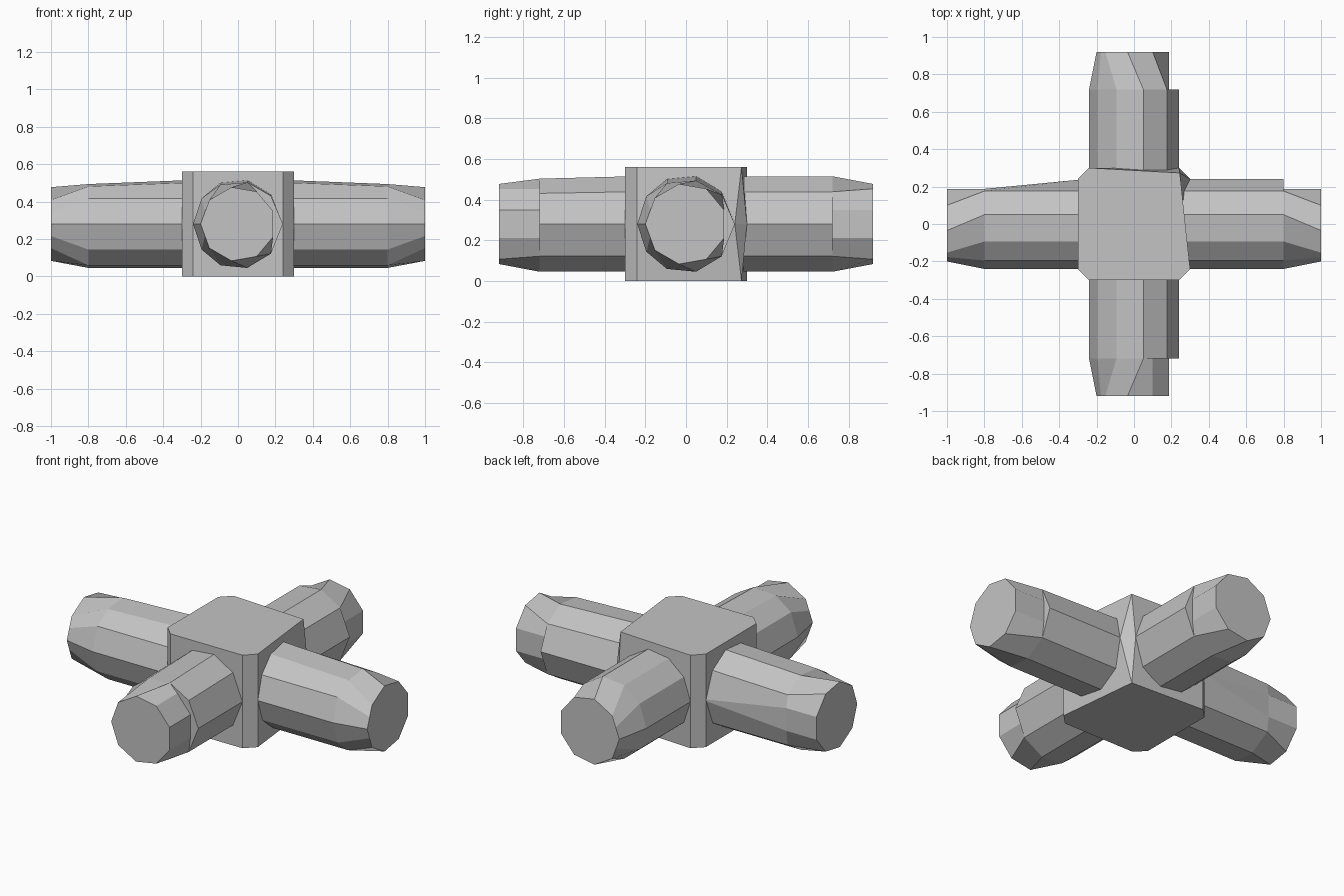
import bpy, bmesh
from math import sin, cos, radians

cube = bpy.data.objects.get("Cube")
if cube:
    bpy.data.objects.remove(cube, do_unlink=True)

grey = bpy.data.materials.new("plain_grey")
grey.use_nodes = True
COLOUR = (0.55, 0.55, 0.55, 1)
grey.diffuse_color = COLOUR
grey.node_tree.nodes["Principled BSDF"].inputs["Base Color"].default_value = COLOUR

AXIS_Z = 0.28


def loft(name, rings):
    """Bridge equal-sized rings, cap both ends and merge doubled corners."""
    bm = bmesh.new()
    loops = [[bm.verts.new(p) for p in ring] for ring in rings]
    n = len(loops[0])
    for a, b in zip(loops, loops[1:]):
        for i in range(n):
            j = (i + 1) % n
            bm.faces.new((a[i], a[j], b[j], b[i]))
    bm.faces.new(loops[0])
    bm.faces.new(loops[-1])
    bmesh.ops.remove_doubles(bm, verts=bm.verts, dist=0.0005)
    bmesh.ops.recalc_face_normals(bm, faces=bm.faces)
    mesh = bpy.data.meshes.new(name)
    bm.to_mesh(mesh)
    bm.free()
    mesh.materials.append(grey)
    obj = bpy.data.objects.new(name, mesh)
    bpy.context.collection.objects.link(obj)


def polar_ring(upper):
    """Mirror (angle, radius) points of the upper half into a closed outline."""
    lower = [(-a, r) for a, r in reversed(upper) if a < 180]
    return [(r * cos(radians(a)), r * sin(radians(a))) for a, r in upper + lower]


# Pipe outlines: the wide collar and the narrower nine-sided end
wide = polar_ring([(0, 0.24), (42, 0.237), (78, 0.24), (113, 0.24), (145, 0.238), (180, 0.24)])
narrow = polar_ring([(20, 0.2), (60, 0.2), (100, 0.2), (140, 0.2), (160, 0.188), (180, 0.2)])
LAST = len(wide) - 1


def arm(name, along_x, sign, shoulder, end, top=1.0, notch=(0, LAST), notched=True):
    """Tapered pipe arm with a notch cut along one side of its tip."""
    middle = [(s, z * top if z > 0.15 else z) for s, z in wide]
    step = [narrow[i] if i in notch else p for i, p in enumerate(middle)]
    sections = [(0.26, wide)]
    if notched:
        sections.append((shoulder, middle))
    sections += [(shoulder, step), (end, narrow)]

    def place(u, s, z):
        return (sign * u, s, z + AXIS_Z) if along_x else (s, sign * u, z + AXIS_Z)

    loft(name, [[place(u, s, z) for s, z in outline] for u, outline in sections])


arm("left_arm", True, 1, 0.8, 1.0, top=0.91)
arm("right_arm", True, -1, 0.8, 1.0, top=0.91, notched=False)
arm("back_arm", False, 1, 0.72, 0.92)
arm("front_arm", False, -1, 0.72, 0.92, top=0.95, notch=(0, 1, LAST))

# Hub block with chamfered corners; one corner pinches at top and bottom
W, C = 0.3, 0.24
chamfers = [(-C, W), (-W, C), (-W, -C), (-C, -W), (C, -W), (W, -C)]
pinched = chamfers + [(0.245, 0.273)] * 2
full = chamfers + [(W, C), (C, W)]
loft("hub", [[(x, y, z) for x, y in outline]
             for z, outline in ((0, pinched), (AXIS_Z, full), (2 * AXIS_Z, pinched))])
